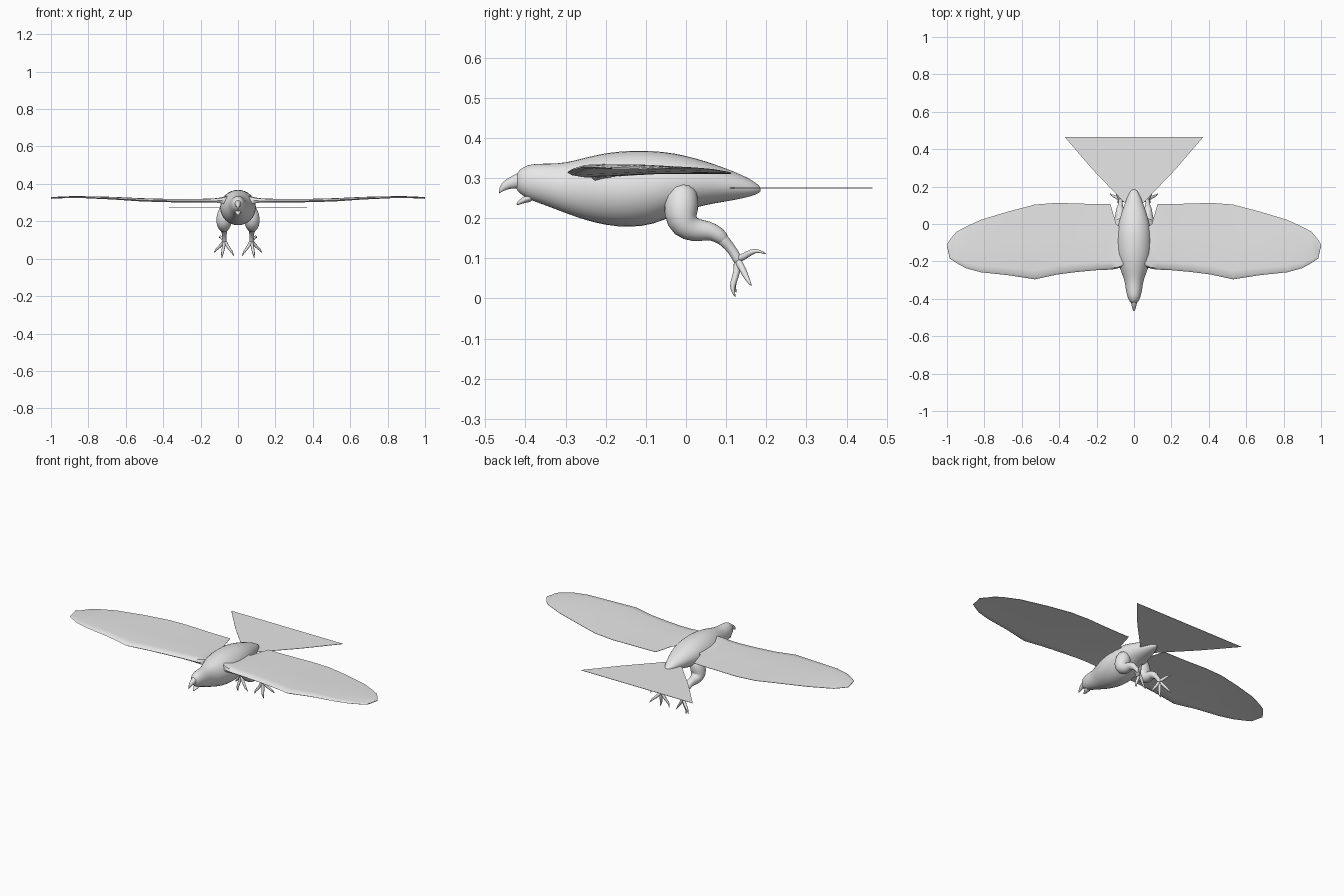
import bpy, math
from mathutils import Vector

grey = bpy.data.materials.new("plumage grey")
grey.diffuse_color = (0.8, 0.8, 0.8, 1)


def make(name, verts, faces, mirror=False, subdiv=0, angle=40):
    me = bpy.data.meshes.new(name)
    me.from_pydata(verts, [], faces)
    me.materials.append(grey)
    ob = bpy.data.objects.new(name, me)
    bpy.context.collection.objects.link(ob)
    bpy.ops.object.select_all(action='DESELECT')
    ob.select_set(True)
    bpy.context.view_layer.objects.active = ob
    bpy.ops.object.mode_set(mode='EDIT')
    bpy.ops.mesh.select_all(action='SELECT')
    bpy.ops.mesh.normals_make_consistent(inside=False)
    bpy.ops.object.mode_set(mode='OBJECT')
    if subdiv:
        m = ob.modifiers.new("smooth", 'SUBSURF')
        m.levels = m.render_levels = subdiv
    if mirror:
        ob.modifiers.new("mirror", 'MIRROR').use_clip = False
    bpy.ops.object.shade_smooth_by_angle(angle=math.radians(angle))
    return ob


def skin(rings):
    """Join equal-sized closed rings and cap both ends."""
    n = len(rings[0])
    verts = [v for r in rings for v in r]
    faces = [(i * n + j, i * n + (j + 1) % n, (i + 1) * n + (j + 1) % n, (i + 1) * n + j)
             for i in range(len(rings) - 1) for j in range(n)]
    faces += [tuple(range(n)), tuple(range(len(verts) - n, len(verts)))]
    return verts, faces


def body_loft(name, sections, n=16):
    """Sections are (y, bottom z, top z, half width)."""
    rings = []
    for y, lo, hi, w in sections:
        rings.append([(w * math.cos(a), y, (lo + hi) / 2 + (hi - lo) / 2 * math.sin(a))
                      for a in (2 * math.pi * k / n for k in range(n))])
    return make(name, *skin(rings), subdiv=1, angle=80)


def tube(name, path, n=10, mirror=True):
    """Path points are (x, y, z, radius)."""
    pts = [Vector(p[:3]) for p in path]
    rings = []
    for i, p in enumerate(pts):
        t = (pts[min(i + 1, len(pts) - 1)] - pts[max(i - 1, 0)]).normalized()
        u = t.cross(Vector((1, 0, 0))).normalized()
        v = t.cross(u)
        r = path[i][3]
        rings.append([p + r * (u * math.cos(a) + v * math.sin(a))
                      for a in (2 * math.pi * k / n for k in range(n))])
    return make(name, *skin(rings), mirror=mirror, subdiv=1, angle=80)


# Body with neck and head
body_loft("body", [
    (-.424, .272, .308, .012), (-.415, .262, .322, .024), (-.395, .247, .334, .034),
    (-.37, .238, .337, .041), (-.34, .227, .337, .046), (-.30, .211, .339, .052),
    (-.25, .193, .353, .072), (-.20, .180, .365, .090), (-.14, .174, .371, .099),
    (-.08, .182, .370, .098), (-.03, .205, .364, .092), (.02, .225, .352, .080),
    (.07, .236, .336, .065), (.12, .244, .317, .046), (.16, .253, .299, .030),
    (.182, .262, .282, .014), (.186, .267, .275, .005)])

# Open hooked beak
body_loft("upper_beak", [
    (-.39, .270, .322, .022), (-.42, .273, .315, .018), (-.44, .273, .302, .013),
    (-.455, .267, .293, .008), (-.464, .262, .280, .004), (-.466, .260, .268, .001)], 10)
body_loft("lower_beak", [
    (-.38, .240, .268, .022), (-.40, .238, .258, .016), (-.413, .234, .248, .010),
    (-.423, .231, .238, .004)], 10)

# Wings: (x, leading y, trailing y, height, leading thickness)
stations = [
    (.03, -.215, -.05, .315, .060), (.07, -.232, -.02, .314, .042),
    (.095, -.24, .0, .313, .030), (.126, -.244, .106, .312, .024),
    (.20, -.247, .107, .311, .020), (.30, -.256, .109, .311, .020),
    (.41, -.270, .113, .312, .019), (.53, -.296, .104, .316, .018),
    (.67, -.274, .067, .324, .015), (.82, -.258, .022, .329, .011),
    (.90, -.236, -.015, .329, .009), (.95, -.208, -.042, .327, .007),
    (.985, -.185, -.085, .325, .005), (1.0, -.118, -.108, .324, .003)]
wing = []
for x, front, back, z, t in stations:
    c = back - front
    zb = .311 + (z - .311) * .8
    wing.append([(x, back, zb + .001), (x, front + c * .5, z + .005),
                 (x, front + c * .12, z + t * .45), (x, front + c * .03, z + t * .35),
                 (x, front, z - t * .1), (x, front + c * .03, z - t * .5),
                 (x, front + c * .12, z - t * .4), (x, front + c * .5, z - .001),
                 (x, back, zb - .001)])
make("wing", *skin(wing), mirror=True)

# Flat fan tail
fan = [(-.37, .465), (-.22, .29), (-.10, .165), (0, .06), (.10, .165), (.22, .29), (.37, .465)]
n = len(fan)
tail = [[(x, y, z) for x, y in fan] for z in (.274, .276)]
make("tail", *skin(tail))

# Legs: feathered thigh, then shin swept backwards
tube("thigh", [(.055, -.005, .285, .030), (.066, -.010, .250, .044), (.074, -.014, .210, .046),
               (.076, -.004, .180, .040), (.076, .025, .168, .030), (.075, .055, .170, .025),
               (.075, .080, .160, .021), (.074, .100, .140, .016)], 12)
tube("shin", [(.075, .07, .165, .020), (.074, .098, .142, .015), (.072, .115, .120, .012),
              (.072, .128, .100, .013), (.072, .132, .085, .011)])

# Toes with tapering curved claws
foot = (.072, .127, .098, .011)
toes = {
    "middle_toe": [(.076, .128, .065, .009), (.082, .117, .040, .009),
                   (.085, .115, .020, .006), (.086, .124, .002, .001)],
    "inner_toe": [(.058, .128, .070, .009), (.042, .122, .048, .008),
                  (.030, .118, .032, .006), (.022, .126, .014, .001)],
    "outer_toe": [(.088, .140, .075, .009), (.106, .148, .058, .008),
                  (.119, .154, .046, .006), (.130, .164, .030, .001)],
    "hind_toe": [(.080, .145, .104, .009), (.092, .163, .117, .008),
                 (.097, .180, .120, .005), (.100, .201, .110, .001)]}
for name, path in toes.items():
    tube(name, [foot] + path, 8)
